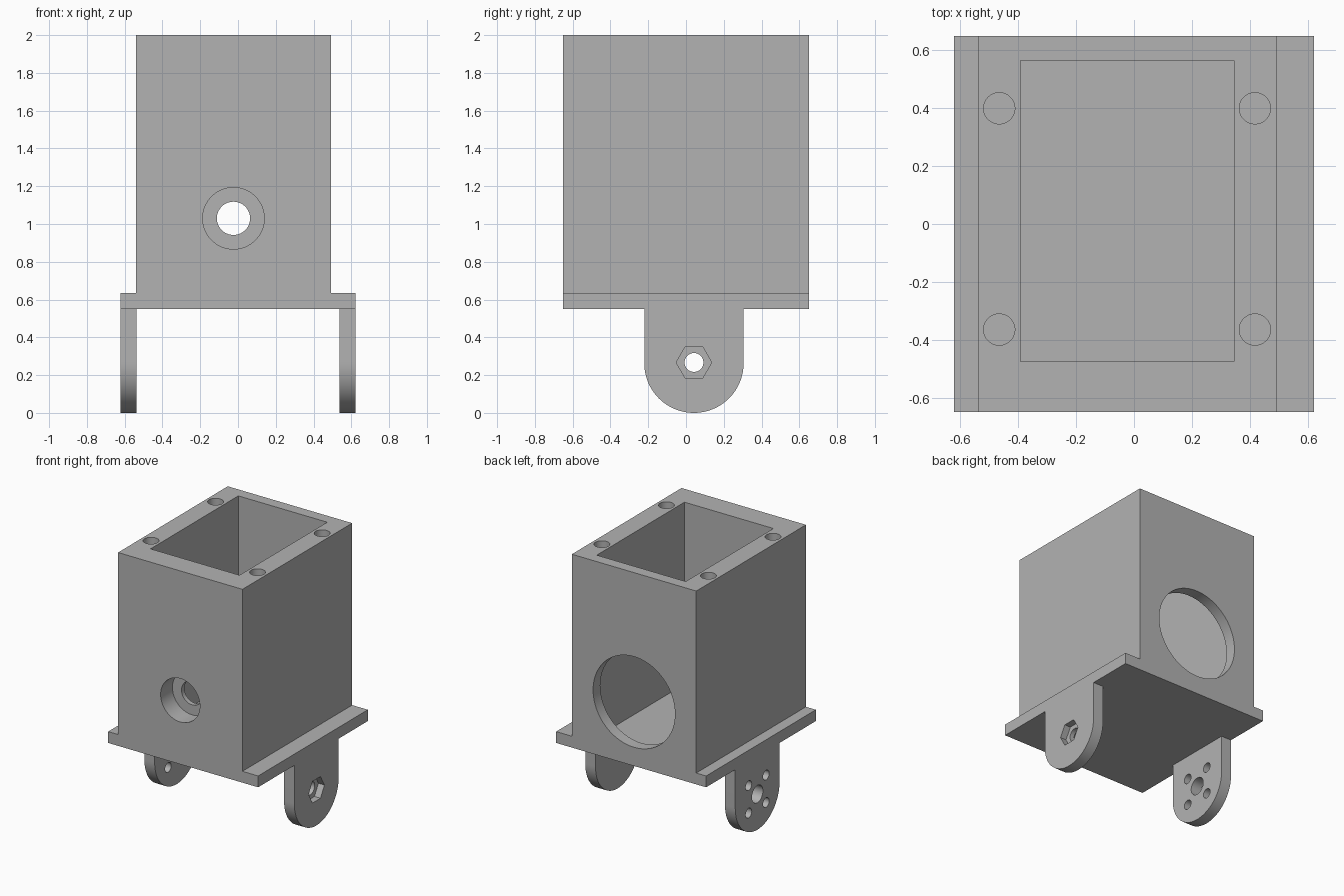
import bpy, bmesh
from math import pi, sin, cos
from mathutils import Matrix

if "Cube" in bpy.data.objects:
    bpy.data.objects.remove(bpy.data.objects["Cube"], do_unlink=True)

grey = bpy.data.materials.new("plain grey")
grey.use_nodes = True
grey.diffuse_color = (0.45, 0.45, 0.45, 1)
grey.node_tree.nodes["Principled BSDF"].inputs["Base Color"].default_value = grey.diffuse_color


def make(name, bm):
    bmesh.ops.recalc_face_normals(bm, faces=bm.faces)
    mesh = bpy.data.meshes.new(name)
    bm.to_mesh(mesh)
    bm.free()
    mesh.materials.append(grey)
    obj = bpy.data.objects.new(name, mesh)
    bpy.context.collection.objects.link(obj)
    return obj


def block(name, x, y, z):
    """Box from (min, max) pairs."""
    bm = bmesh.new()
    bmesh.ops.create_cube(bm, size=1)
    for v in bm.verts:
        v.co = [(lo + hi) / 2 + c * (hi - lo) for c, (lo, hi) in zip(v.co, (x, y, z))]
    return make(name, bm)


TURN = {"x": Matrix.Rotation(pi / 2, 4, "Y"),
        "y": Matrix.Rotation(pi / 2, 4, "X"),
        "z": Matrix.Identity(4)}


def peg(axis, centre, radius, length, sides=64):
    """Cylinder cutter along an axis."""
    bm = bmesh.new()
    bmesh.ops.create_cone(bm, cap_ends=True, segments=sides, radius1=radius, radius2=radius,
                          depth=length, matrix=Matrix.Translation(centre) @ TURN[axis])
    return make("cutter", bm)


def cut(obj, cutters):
    """Subtract each cutter, bake the result and discard the cutters."""
    for c in cutters:
        c.hide_render = True
        mod = obj.modifiers.new("cut", "BOOLEAN")
        mod.operation, mod.solver, mod.object = "DIFFERENCE", "EXACT", c
    deps = bpy.context.evaluated_depsgraph_get()
    mesh = bpy.data.meshes.new_from_object(obj.evaluated_get(deps))
    obj.modifiers.clear()
    obj.data = mesh
    for c in cutters:
        bpy.data.objects.remove(c, do_unlink=True)


W, D = 0.622, 0.65           # flange half width and half depth
T = 0.085                    # plate thickness
BASE = 0.55                  # underside of flange
FLOOR = BASE + T
MID, BORE_Z = -0.024, 1.03   # axis of the front and back bores

# Flange plate, which is also the floor of the cavity
flange = block("flange_plate", (-W, W), (-D, D), (BASE, FLOOR))

# Open-topped box with cavity, bores and screw holes
box = block("housing_box", (-0.54, 0.492), (-D, D), (FLOOR, 2))
cut(box, [
    block("cutter", (-0.393, 0.345), (-0.475, 0.565), (0.5, 2.2)),
    peg("y", (MID, -D, BORE_Z), 0.163, 0.28),
    peg("y", (MID, -0.5, BORE_Z), 0.088, 0.6),
    peg("y", (MID, D, BORE_Z), 0.34, 0.4, 96),
] + [peg("z", (x, y, 2), 0.054, 0.58) for x in (-0.466, 0.418) for y in (-0.365, 0.4)])

# Round-ended ears under the flange
EAR_Y, EAR_R = 0.042, 0.263


def ear(name, x0):
    bm = bmesh.new()
    outline = [(EAR_Y + EAR_R, BASE)]
    outline += [(EAR_Y + EAR_R * cos(a), EAR_R - EAR_R * sin(a))
                for a in (pi * i / 48 for i in range(49))]
    outline += [(EAR_Y - EAR_R, BASE)]
    face = bm.faces.new([bm.verts.new((x0, y, z)) for y, z in outline])
    side = bmesh.ops.extrude_face_region(bm, geom=[face])["geom"]
    bmesh.ops.translate(bm, vec=(T, 0, 0),
                        verts=[g for g in side if isinstance(g, bmesh.types.BMVert)])
    return make(name, bm)


# Left ear: pivot hole with a hexagonal nut pocket on the outside
left_ear = ear("left_ear", W - T)
cut(left_ear, [peg("x", (W, EAR_Y, EAR_R + 0.004), 0.05, 0.4),
               peg("x", (W, EAR_Y, EAR_R + 0.004), 0.094, 0.1, 6)])

# Right ear: larger pivot hole ringed by four screw holes
right_ear = ear("right_ear", -W)
cut(right_ear, [peg("x", (-W, EAR_Y, EAR_R + 0.004), 0.065, 0.4)] +
    [peg("x", (-W, EAR_Y + dy, EAR_R + 0.004 + dz), 0.036, 0.4, 32)
     for dy in (-0.103, 0.103) for dz in (-0.103, 0.103)])

# Smooth the round walls, keep the corners sharp
bpy.ops.object.select_all(action="DESELECT")
for obj in (flange, box, left_ear, right_ear):
    obj.select_set(True)
    bpy.context.view_layer.objects.active = obj
bpy.ops.object.shade_smooth_by_angle()
